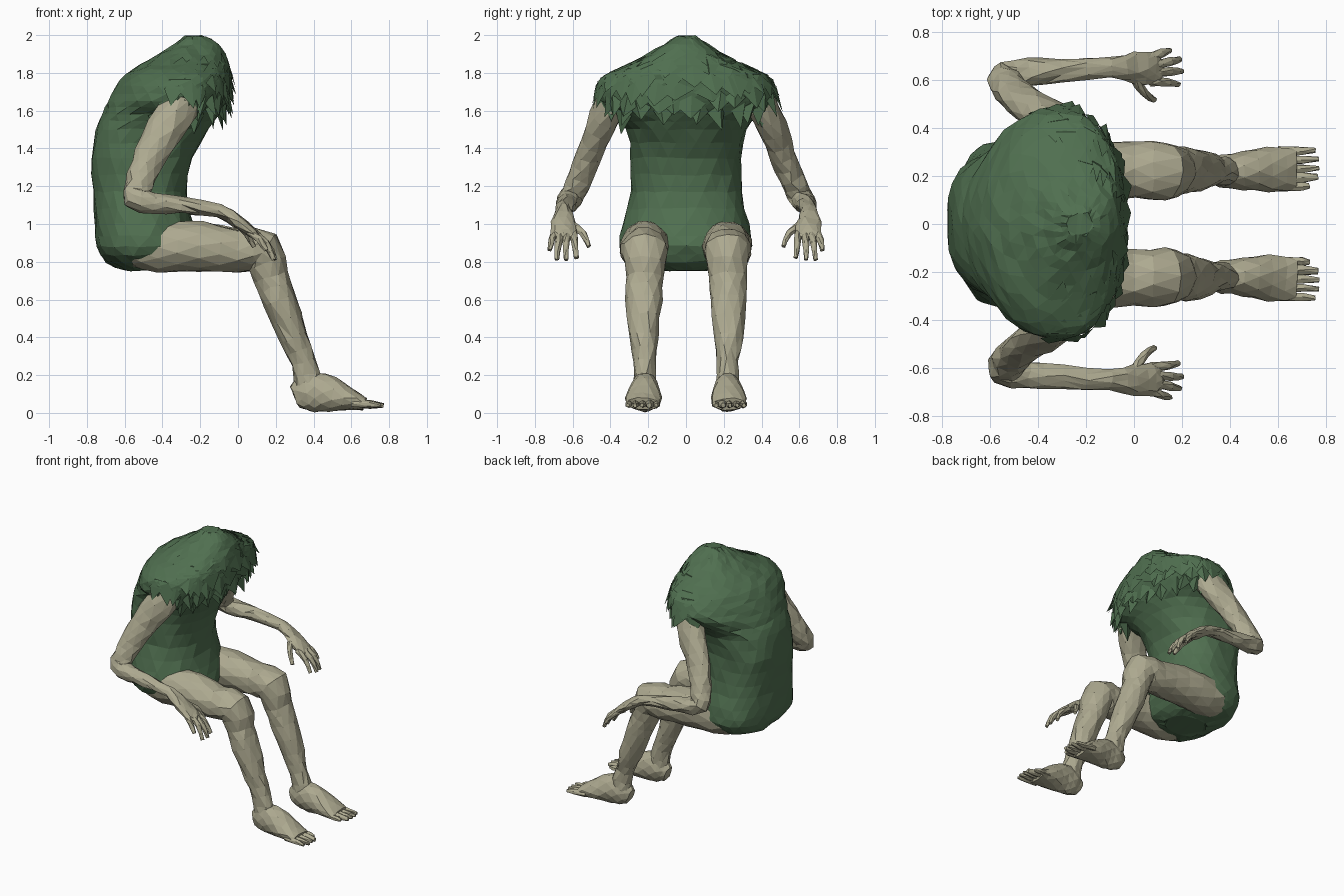
import bpy, bmesh, math, random
from mathutils import Vector

if "Cube" in bpy.data.objects:
    bpy.data.objects.remove(bpy.data.objects["Cube"])

random.seed(4)


def material(name, col):
    m = bpy.data.materials.new(name)
    m.diffuse_color = (*col, 1)
    m.use_nodes = True
    m.node_tree.nodes["Principled BSDF"].inputs["Base Color"].default_value = m.diffuse_color
    return m


GREEN = material("green_cloth", (0.08, 0.16, 0.08))
SKIN = material("pale_skin", (0.42, 0.40, 0.28))


def finish(name, bm, mats):
    bmesh.ops.recalc_face_normals(bm, faces=bm.faces[:])
    bmesh.ops.triangulate(bm, faces=bm.faces[:])
    me = bpy.data.meshes.new(name)
    bm.to_mesh(me)
    bm.free()
    for m in mats:
        me.materials.append(m)
    ob = bpy.data.objects.new(name, me)
    bpy.context.collection.objects.link(ob)
    return ob


def smooth(rows):
    """Insert a curved midpoint between neighbouring rows."""
    out = [rows[0]]
    for k in range(len(rows) - 1):
        a, b, c, d = (rows[min(max(k + q, 0), len(rows) - 1)] for q in (-1, 0, 1, 2))
        out.append(tuple((9 * (v + w) - u - x) / 16 for u, v, w, x in zip(a, b, c, d)))
        out.append(c)
    return out


def skin_rings(bm, rings, green_segments=0):
    """Bridge rings of points into a closed tube."""
    vs = [[bm.verts.new(p) for p in r] for r in rings]
    n = len(vs[0])
    for k in range(len(vs) - 1):
        for i in range(n):
            j = (i + 1) % n
            f = bm.faces.new((vs[k][i], vs[k][j], vs[k + 1][j], vs[k + 1][i]))
            f.material_index = 1 if k < green_segments else 0
    bm.faces.new(vs[0][::-1])
    bm.faces.new(vs[-1])


def jitter(p, a):
    return p + Vector([random.uniform(-a, a) for _ in range(3)])


def limb(bm, path, s, n=10, jit=0.006, green_segments=0):
    """Tube along (x, y, z, side radius, up radius); s mirrors it in y."""
    pts = [Vector((x, s * y, z)) for x, y, z, *_ in path]
    rings = []
    for k, p in enumerate(pts):
        a, b = pts[max(k - 1, 0)], pts[min(k + 1, len(pts) - 1)]
        t = ((p - a).normalized() + (b - p).normalized()).normalized()
        side = Vector((0, 1, 0))
        side = (side - t * side.dot(t)).normalized()
        up = t.cross(side)
        rs, ru = path[k][3:]
        rings.append([jitter(p + side * rs * math.cos(w) + up * ru * math.sin(w), jit)
                      for w in [math.tau * (i + 0.5 * (k % 2)) / n for i in range(n)]])
    skin_rings(bm, rings, green_segments)


# torso: z, back x, front x, half width, x of widest point, back roundness
TORSO = smooth([
    (0.755, -0.60, -0.30, 0.12, -0.46, 0.8), (0.80, -0.70, -0.24, 0.28, -0.49, 0.8),
    (0.88, -0.75, -0.20, 0.35, -0.52, 0.8), (1.00, -0.76, -0.24, 0.335, -0.52, 0.8),
    (1.17, -0.765, -0.27, 0.295, -0.53, 0.75), (1.35, -0.78, -0.24, 0.295, -0.53, 0.75),
    (1.50, -0.75, -0.15, 0.315, -0.48, 0.8), (1.58, -0.72, -0.10, 0.38, -0.39, 1.1),
    (1.65, -0.69, -0.06, 0.47, -0.34, 1.3), (1.73, -0.645, -0.04, 0.475, -0.31, 1.3),
    (1.79, -0.60, -0.04, 0.43, -0.29, 1.2), (1.84, -0.52, -0.05, 0.32, -0.28, 1.1),
    (1.90, -0.42, -0.07, 0.20, -0.26, 1.0), (1.95, -0.34, -0.10, 0.12, -0.24, 1.0),
    (1.995, -0.28, -0.17, 0.05, -0.23, 1.0)])


def torso_point(z, ang):
    k = 0
    while k < len(TORSO) - 2 and TORSO[k + 1][0] < z:
        k += 1
    a, b = TORSO[k], TORSO[k + 1]
    t = (z - a[0]) / (b[0] - a[0])
    _, xb, xf, w, xc, eb = [u + (v - u) * t for u, v in zip(a, b)]
    c, s = math.cos(ang), math.sin(ang)
    ex, ey, reach = (0.85, 0.85, xf - xc) if c > 0 else (0.82, eb, xc - xb)
    return Vector((xc + reach * math.copysign(abs(c) ** ex, c),
                   w * math.copysign(abs(s) ** ey, s), z))


bm = bmesh.new()
skin_rings(bm, [[jitter(torso_point(r[0], math.tau * (i + 0.5 * (k % 2)) / 24), 0.006)
                 for i in range(24)] for k, r in enumerate(TORSO)])
finish("torso", bm, [GREEN])

# ragged mantle of overlapping shards on chest and shoulders
bm = bmesh.new()
for row, z0 in enumerate((1.60, 1.66, 1.72, 1.78, 1.84)):
    n = 15
    for i in range(n):
        ang = math.radians(-95 + 190 * (i + 0.5 * (row % 2)) / (n - 0.5))
        ang += random.uniform(-0.06, 0.06)
        z = z0 + random.uniform(-0.03, 0.03)
        d = random.uniform(0.10, 0.19)
        out = Vector((math.cos(ang), math.sin(ang), 0))
        across = Vector((-out.y, out.x, 0)) * random.uniform(-0.03, 0.03)
        tip = torso_point(z, ang) + out * random.uniform(0.01, 0.035) + across
        tip.z -= random.uniform(0.05, 0.10)
        corners = [torso_point(z + 0.045, ang), torso_point(z, ang - d),
                   torso_point(z, ang + d), tip]
        v = [bm.verts.new(c + out * 0.006) for c in corners]
        for f in ((0, 1, 3), (0, 3, 2), (1, 2, 3), (0, 2, 1)):
            bm.faces.new([v[q] for q in f])
finish("ragged_mantle", bm, [GREEN])

ARM = smooth([
    (-0.26, 0.36, 1.70, .08, .09), (-0.34, 0.43, 1.57, .08, .105),
    (-0.43, 0.49, 1.43, .07, .09), (-0.49, 0.535, 1.30, .067, .083),
    (-0.525, 0.58, 1.20, .068, .075), (-0.54, 0.61, 1.135, .065, .068),
    (-0.44, 0.63, 1.11, .058, .055), (-0.30, 0.64, 1.10, .05, .045),
    (-0.10, 0.65, 1.07, .042, .033), (0.0, 0.65, 1.01, .062, .032),
    (0.08, 0.645, 0.95, .068, .027), (0.11, 0.645, 0.925, .055, .018)])
# finger base, knuckle, tip
FINGERS = [((0.07, .595, .95), (0.14, .59, .90), (0.185, .58, .82)),
           ((0.08, .63, .95), (0.15, .635, .90), (0.20, .635, .81)),
           ((0.08, .66, .95), (0.15, .675, .90), (0.19, .685, .81)),
           ((0.06, .69, .96), (0.11, .71, .92), (0.15, .722, .86)),
           ((0.0, .61, 1.0), (0.045, .545, .95), (0.085, .515, .88))]
LEG = smooth([
    (-0.55, .20, .88, .12, .11), (-0.42, .215, .88, .132, .132),
    (-0.20, .22, .88, .13, .133), (0.0, .225, .86, .12, .113),
    (0.13, .22, .855, .122, .118), (0.175, .22, .72, .098, .09),
    (0.22, .225, .60, .097, .09), (0.295, .225, .40, .077, .077),
    (0.345, .22, .27, .057, .064), (0.375, .22, .14, .062, .078)])
FOOT = smooth([
    (0.30, .22, .085, .04, .06), (0.36, .22, .105, .068, .098),
    (0.45, .22, .108, .08, .105), (0.56, .225, .08, .095, .072),
    (0.67, .228, .047, .088, .033)])

for side, s in (("left", 1), ("right", -1)):
    # arm with sleeve end, hand and fingers
    bm = bmesh.new()
    limb(bm, ARM, s, green_segments=1)
    for joints in FINGERS:
        limb(bm, smooth([(*p, r, r) for p, r in zip(joints, (.021, .019, .012))]),
             s, n=6, jit=0.002)
    finish(side + "_arm", bm, [SKIN, GREEN])

    # leg, foot and toes
    bm = bmesh.new()
    limb(bm, LEG, s, n=12)
    limb(bm, FOOT, s, jit=0.004)
    for i, tip in enumerate((0.73, 0.765, 0.77, 0.77, 0.755)):
        y = 0.155 + 0.037 * i
        r = 0.024 if i == 1 else 0.019
        limb(bm, [(0.60, y, .052, r, r), (0.70, y, .044, r, r),
                  (tip, y + 0.004, .04, r * .55, r * .55)], s, n=6, jit=0.002)
    finish(side + "_leg", bm, [SKIN])
